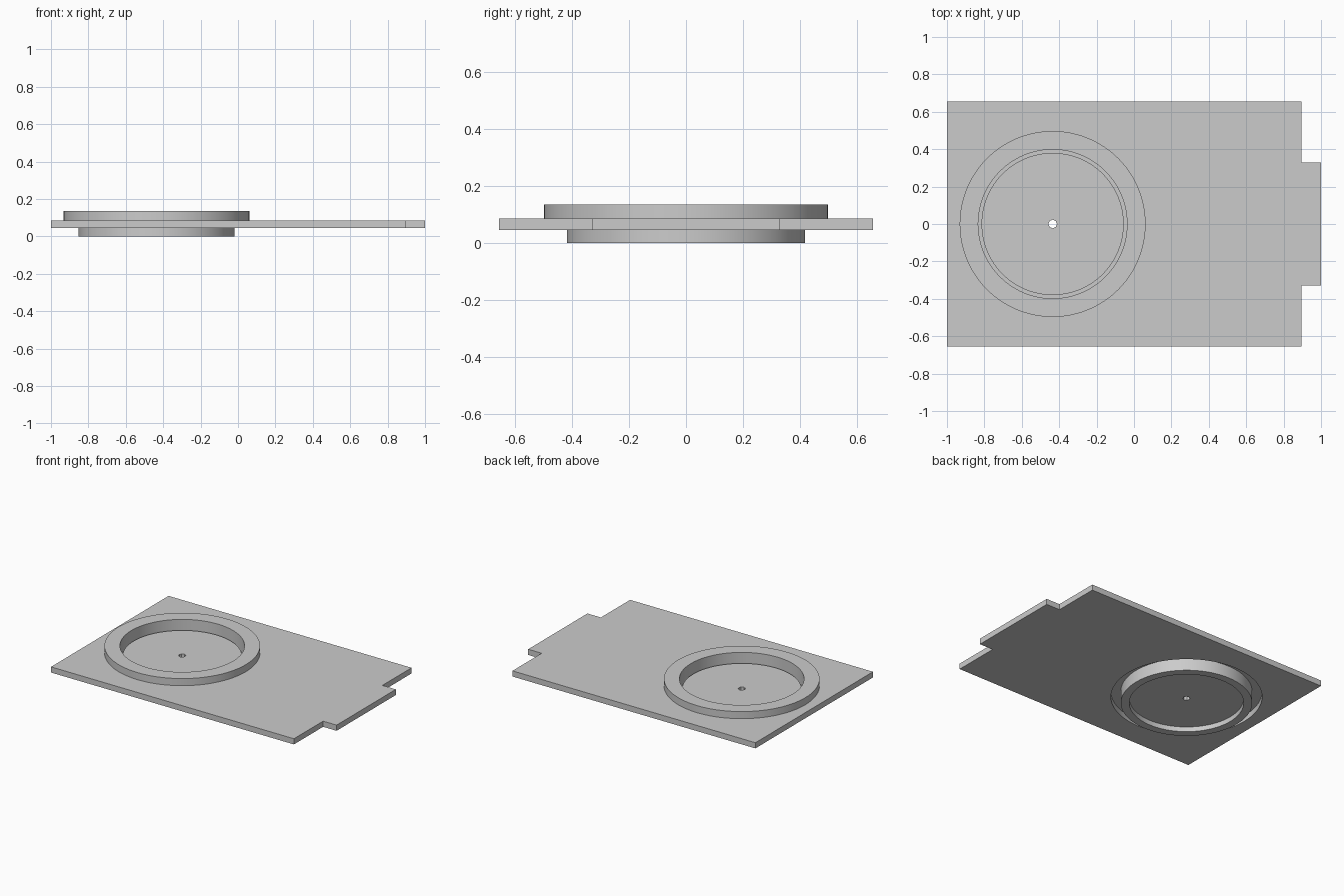
import bpy, bmesh
from math import cos, sin, pi, radians

CENTRE_X = -0.435
SEGMENTS = 96

old = bpy.data.objects.get("Cube")
if old:
    bpy.data.objects.remove(old, do_unlink=True)

grey = bpy.data.materials.new("plain_grey")
grey.use_nodes = True
grey.diffuse_color = (0.6, 0.6, 0.6, 1)
grey.node_tree.nodes["Principled BSDF"].inputs["Base Color"].default_value = (0.6, 0.6, 0.6, 1)


def circle(radius, sides=SEGMENTS):
    return [(CENTRE_X + radius * cos(2 * pi * i / sides),
             radius * sin(2 * pi * i / sides)) for i in range(sides)]


def finish(name, bm):
    bmesh.ops.recalc_face_normals(bm, faces=bm.faces)
    mesh = bpy.data.meshes.new(name)
    bm.to_mesh(mesh)
    bm.free()
    mesh.materials.append(grey)
    obj = bpy.data.objects.new(name, mesh)
    bpy.context.collection.objects.link(obj)
    bpy.ops.object.select_all(action='DESELECT')
    obj.select_set(True)
    bpy.context.view_layer.objects.active = obj
    bpy.ops.object.shade_smooth_by_angle(angle=radians(30))
    return obj


def slab(name, loops, bottom, top):
    """Fill the area between closed outlines and give it thickness."""
    bm = bmesh.new()
    edges = []
    for loop in loops:
        verts = [bm.verts.new((x, y, bottom)) for x, y in loop]
        edges += [bm.edges.new((v, verts[i - 1])) for i, v in enumerate(verts)]
    bmesh.ops.triangle_fill(bm, edges=edges, use_beauty=True, normal=(0, 0, 1))
    result = bmesh.ops.extrude_face_region(bm, geom=bm.faces[:])
    moved = [g for g in result["geom"] if isinstance(g, bmesh.types.BMVert)]
    bmesh.ops.translate(bm, verts=moved, vec=(0, 0, top - bottom))
    return finish(name, bm)


def turned(name, profile):
    """Revolve a closed radius/height profile about the holder axis."""
    bm = bmesh.new()
    rings = [[bm.verts.new((x, y, z)) for x, y in circle(r)] for r, z in profile]
    for j, ring in enumerate(rings):
        prev = rings[j - 1]
        for i in range(SEGMENTS):
            bm.faces.new((prev[i - 1], prev[i], ring[i], ring[i - 1]))
    return finish(name, bm)


# Base plate with an end tab and a clearance hole
half = [(-1, 0.655), (0.895, 0.655), (0.895, 0.33), (1, 0.33)]
outline = half + [(x, -y) for x, y in reversed(half)]
slab("base_plate", [outline, circle(0.48)], 0.045, 0.085)

# Flanged holder ring: wide flange on top, sleeve below, inner lip at the foot
turned("holder_ring", [(0.497, 0.085), (0.497, 0.135), (0.398, 0.135),
                       (0.398, 0.034), (0.363, 0.034), (0.363, 0.0),
                       (0.417, 0.0), (0.417, 0.085)])

# Loose disc resting on the lip, with a small centre hole
slab("centre_disc", [circle(0.38), circle(0.023, 8)], 0.034, 0.066)
